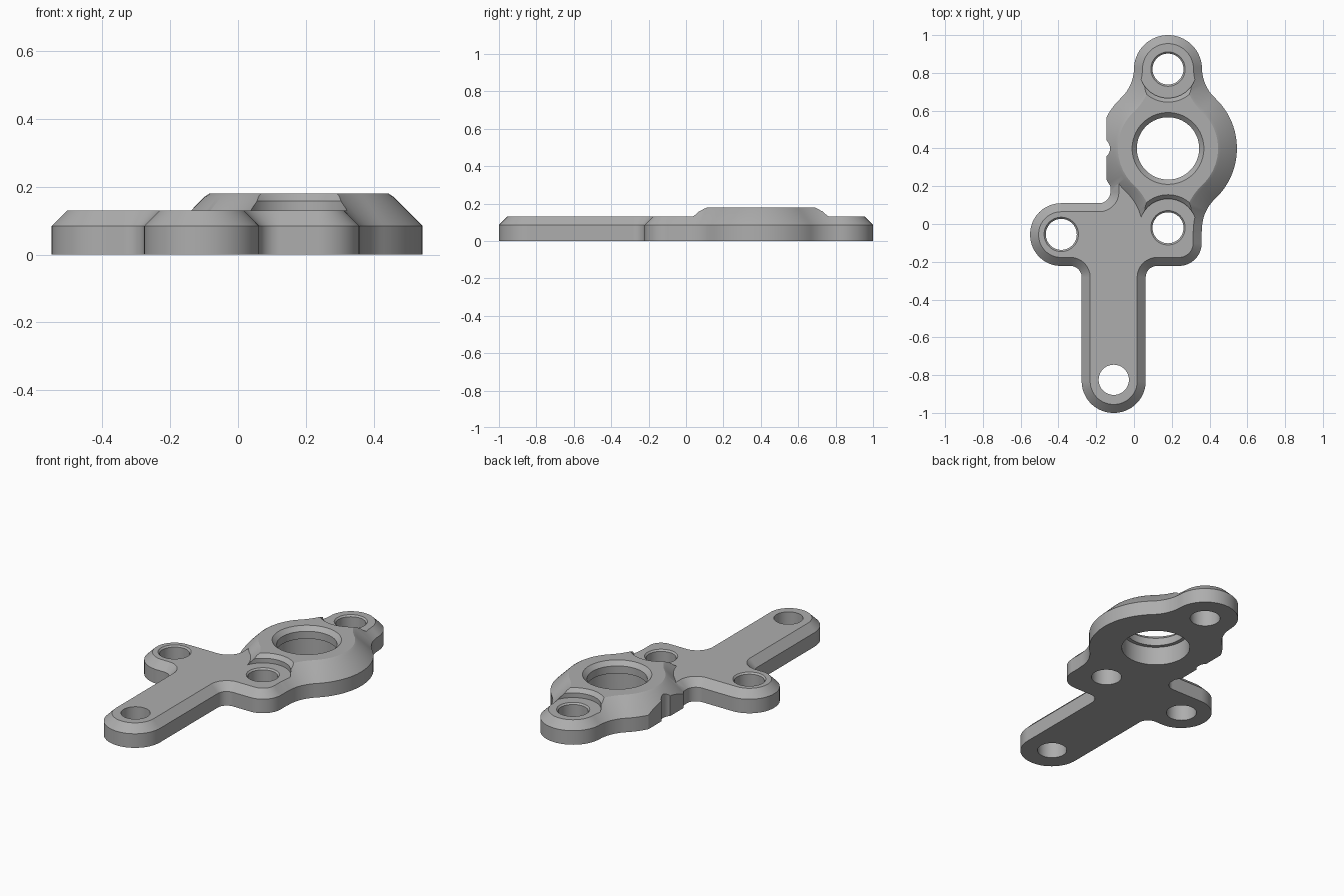
import bpy, bmesh, math
from math import pi, atan2, cos, sin, tan
from mathutils import Vector

old = bpy.data.objects.get("Cube")
if old:
    bpy.data.objects.remove(old)

# Single grey finish
grey = bpy.data.materials.new("machined_grey")
grey.use_nodes = True
colour = (0.42, 0.42, 0.42, 1)
grey.diffuse_color = colour
grey.node_tree.nodes["Principled BSDF"].inputs["Base Color"].default_value = colour

HUB = Vector((0.18, 0.40))
TOP_LOBE = Vector((0.18, 0.82))
LOW_LOBE = Vector((0.18, -0.02))
STEM_HOLE = Vector((-0.107, -0.825))
ARM_HOLE = Vector((-0.385, -0.055))
PLATE_TOP = 0.13


def make_object(name, bm):
    bmesh.ops.recalc_face_normals(bm, faces=bm.faces)
    mesh = bpy.data.meshes.new(name)
    bm.to_mesh(mesh)
    bm.free()
    mesh.materials.append(grey)
    obj = bpy.data.objects.new(name, mesh)
    bpy.context.collection.objects.link(obj)
    return obj


def loft(name, arcs, levels):
    """Stack inset copies of an outline made of arcs (centre, radius, start, sweep)."""
    bm = bmesh.new()
    rings = []
    for inset, z in levels:
        ring = []
        for c, r, start, sweep in arcs:
            rad = r - inset if sweep > 0 else r + inset
            steps = max(6, int(abs(sweep) / 0.07))
            for i in range(steps + 1):
                a = start + sweep * i / steps
                ring.append(bm.verts.new((c.x + rad * cos(a), c.y + rad * sin(a), z)))
        # neighbouring arcs share their tangent point
        rings.append(ring)
    n = len(rings[0])
    for lo, hi in zip(rings, rings[1:]):
        for i in range(n):
            j = (i + 1) % n
            bm.faces.new((lo[i], lo[j], hi[j], hi[i]))
    bm.faces.new(rings[0][::-1])
    bm.faces.new(rings[-1])
    bmesh.ops.remove_doubles(bm, verts=bm.verts, dist=0.0004)
    return make_object(name, bm)


def rounded_corners(corners):
    arcs = []
    for i, (x, y, r) in enumerate(corners):
        p = Vector((x, y))
        before, after = Vector(corners[i - 1][:2]), Vector(corners[(i + 1) % len(corners)][:2])
        d1, d2 = (p - before).normalized(), (after - p).normalized()
        turn = atan2(d1.x * d2.y - d1.y * d2.x, d1.dot(d2))
        side = Vector((-d1.y, d1.x)) * (1 if turn > 0 else -1)
        c = p - d1 * r * tan(abs(turn) / 2) + side * r
        arcs.append((c, r, atan2(-side.y, -side.x), turn))
    return arcs


def tangent_chain(circles):
    """Circles in order, alternating convex (True) and concave (False)."""
    arcs = []
    for i, (c, r, convex) in enumerate(circles):
        p, q = circles[i - 1][0] - c, circles[(i + 1) % len(circles)][0] - c
        a, b = atan2(p.y, p.x), atan2(q.y, q.x)
        arcs.append((c, r, a, (b - a) % (2 * pi) if convex else -((a - b) % (2 * pi))))
    return arcs


def lathe(name, centre, profile):
    return loft(name, [(centre, 0, 0, 2 * pi)], [(-r, z) for r, z in profile])


def combine(target, tool, operation):
    mod = target.modifiers.new(tool.name, 'BOOLEAN')
    mod.operation, mod.object, mod.solver = operation, tool, 'EXACT'
    bpy.context.view_layer.objects.active = target
    bpy.ops.object.modifier_apply(modifier=mod.name)
    bpy.data.objects.remove(tool)


# Flat plate with side arm and long stem
plate = loft("bracket_plate", rounded_corners([
    (-0.55, 0.11, 0.164), (-0.55, -0.222, 0.164), (-0.277, -0.222, 0.06),
    (-0.277, -1.0, 0.168), (0.062, -1.0, 0.168), (0.062, -0.222, 0.06),
    (0.358, -0.222, 0.12), (0.358, 0.3, 0.06), (-0.125, 0.3, 0.06), (-0.125, 0.11, 0.06)]),
    [(0, 0), (0, 0.085), (0.045, PLATE_TOP)])

# Raised hub blending into a lobe at each end
HUB_R, LOBE_R, BLEND_R = 0.365, 0.18, 0.22
reach = TOP_LOBE.y - HUB.y
up = ((HUB_R + BLEND_R) ** 2 - (LOBE_R + BLEND_R) ** 2 + reach ** 2) / (2 * reach)
out = math.sqrt((HUB_R + BLEND_R) ** 2 - up ** 2)
blend = lambda sx, sy: (HUB + Vector((sx * out, sy * up)), BLEND_R, False)
hub = loft("hub", tangent_chain([
    (LOW_LOBE, LOBE_R, True), blend(1, -1), (HUB, HUB_R, True), blend(1, 1),
    (TOP_LOBE, LOBE_R, True), blend(-1, 1), (HUB, HUB_R, True), blend(-1, -1)]),
    [(0, 0), (0, 0.085), (0.086, 0.171), (0.1, 0.18)])

# Trim the hub's right flank flat, with a shallow relief groove
bm = bmesh.new()
bmesh.ops.create_cube(bm, size=1)
bmesh.ops.translate(bm, verts=bm.verts, vec=(-0.645, 0.4, 0))
combine(hub, make_object("flank_cutter", bm), 'DIFFERENCE')
combine(hub, lathe("groove_cutter", Vector((-0.185, 0.40)), [(0.058, -0.1), (0.058, 0.3)]), 'DIFFERENCE')

combine(plate, hub, 'UNION')

# Bolt head clearances in the hub
for lobe in (TOP_LOBE, LOW_LOBE):
    combine(plate, lathe("clearance_cutter", lobe,
                         [(0.153, PLATE_TOP), (0.153, 0.158), (0.2, 0.205)]), 'DIFFERENCE')

# Bolt holes, three of them countersunk
for hole in (TOP_LOBE, LOW_LOBE, ARM_HOLE):
    combine(plate, lathe("bolt_cutter", hole,
                         [(0.082, -0.1), (0.082, 0.121), (0.101, 0.14)]), 'DIFFERENCE')
combine(plate, lathe("stem_cutter", STEM_HOLE, [(0.08, -0.1), (0.08, 0.3)]), 'DIFFERENCE')

# Main bore with lower recess and chamfered upper lip
combine(plate, lathe("bore_cutter", HUB,
                     [(0.186, -0.1), (0.186, 0.11), (0.165, 0.11),
                      (0.165, 0.155), (0.2, 0.19)]), 'DIFFERENCE')

bpy.ops.object.select_all(action='DESELECT')
plate.select_set(True)
bpy.context.view_layer.objects.active = plate
bpy.ops.object.shade_smooth_by_angle(angle=math.radians(25))
